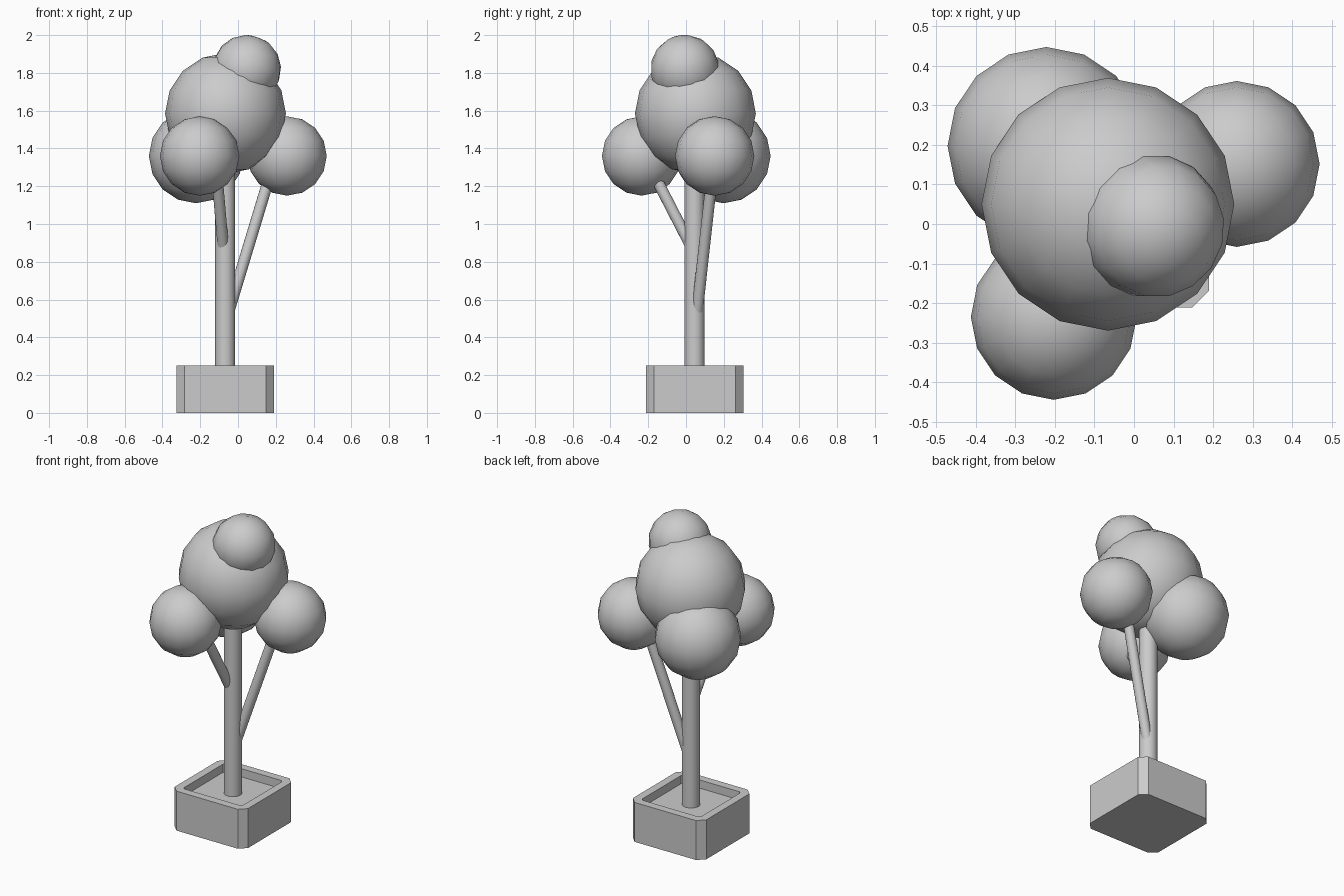
import bpy, bmesh
from mathutils import Vector, Matrix

if "Cube" in bpy.data.objects:
    bpy.data.objects.remove(bpy.data.objects["Cube"])

CX, CY = -0.068, 0.046   # planter and trunk axis


def finish(name, bm, smooth):
    mesh = bpy.data.meshes.new(name)
    bm.to_mesh(mesh)
    bm.free()
    obj = bpy.data.objects.new(name, mesh)
    bpy.context.collection.objects.link(obj)
    for p in mesh.polygons:
        p.use_smooth = smooth and len(p.vertices) <= 4
    return obj


def rod(name, start, end, radius, sides):
    start, end = Vector(start), Vector(end)
    axis = end - start
    bm = bmesh.new()
    turn = axis.to_track_quat('Z', 'Y').to_matrix().to_4x4()
    bmesh.ops.create_cone(bm, cap_ends=True, segments=sides, radius1=radius,
                          radius2=radius, depth=axis.length,
                          matrix=Matrix.Translation((start + end) / 2) @ turn)
    return finish(name, bm, True)


def foliage(name, center, radius, rotation=(0, 0, 0)):
    bm = bmesh.new()
    bmesh.ops.create_uvsphere(bm, u_segments=16, v_segments=8, radius=radius)
    obj = finish(name, bm, True)
    obj.location = center
    obj.rotation_euler = rotation


# Planter: box with chamfered uprights and a recessed soil bed
bm = bmesh.new()
bmesh.ops.create_cube(bm, size=1, matrix=Matrix.Translation((CX, CY, 0.125))
                      @ Matrix.Diagonal((0.515, 0.515, 0.25, 1)))
uprights = [e for e in bm.edges
            if abs(e.verts[0].co.z - e.verts[1].co.z) > 0.1]
bmesh.ops.bevel(bm, geom=uprights, offset=0.042, segments=1, affect='EDGES')
bm.normal_update()
top = [f for f in bm.faces if f.normal.z > 0.9]
bmesh.ops.inset_region(bm, faces=top, thickness=0.055)
soil = bmesh.ops.extrude_face_region(bm, geom=top)["geom"]
bmesh.ops.delete(bm, geom=top, context='FACES_ONLY')
bmesh.ops.translate(bm, vec=(0, 0, -0.052),
                    verts=[v for v in soil if isinstance(v, bmesh.types.BMVert)])
bmesh.ops.recalc_face_normals(bm, faces=bm.faces)
finish("planter", bm, False)

# Trunk and side branches
rod("trunk", (CX, CY, 0.19), (CX, CY, 1.45), 0.053, 16)
rod("branch_right", (-0.06, 0.055, 0.5), (0.2, 0.15, 1.36), 0.03, 16)
rod("branch_front", (-0.078, 0.03, 0.875), (-0.12, -0.22, 1.36), 0.03, 16)

# Foliage balls
foliage("foliage_main", (-0.066, 0.05, 1.585), 0.32)
foliage("foliage_top", (0.046, -0.006, 1.818), 0.183, (0.25, 0.3, 0.2))
foliage("foliage_right", (0.26, 0.152, 1.36), 0.21)
foliage("foliage_front", (-0.203, -0.235, 1.36), 0.21)
foliage("foliage_back", (-0.222, 0.198, 1.36), 0.25)
